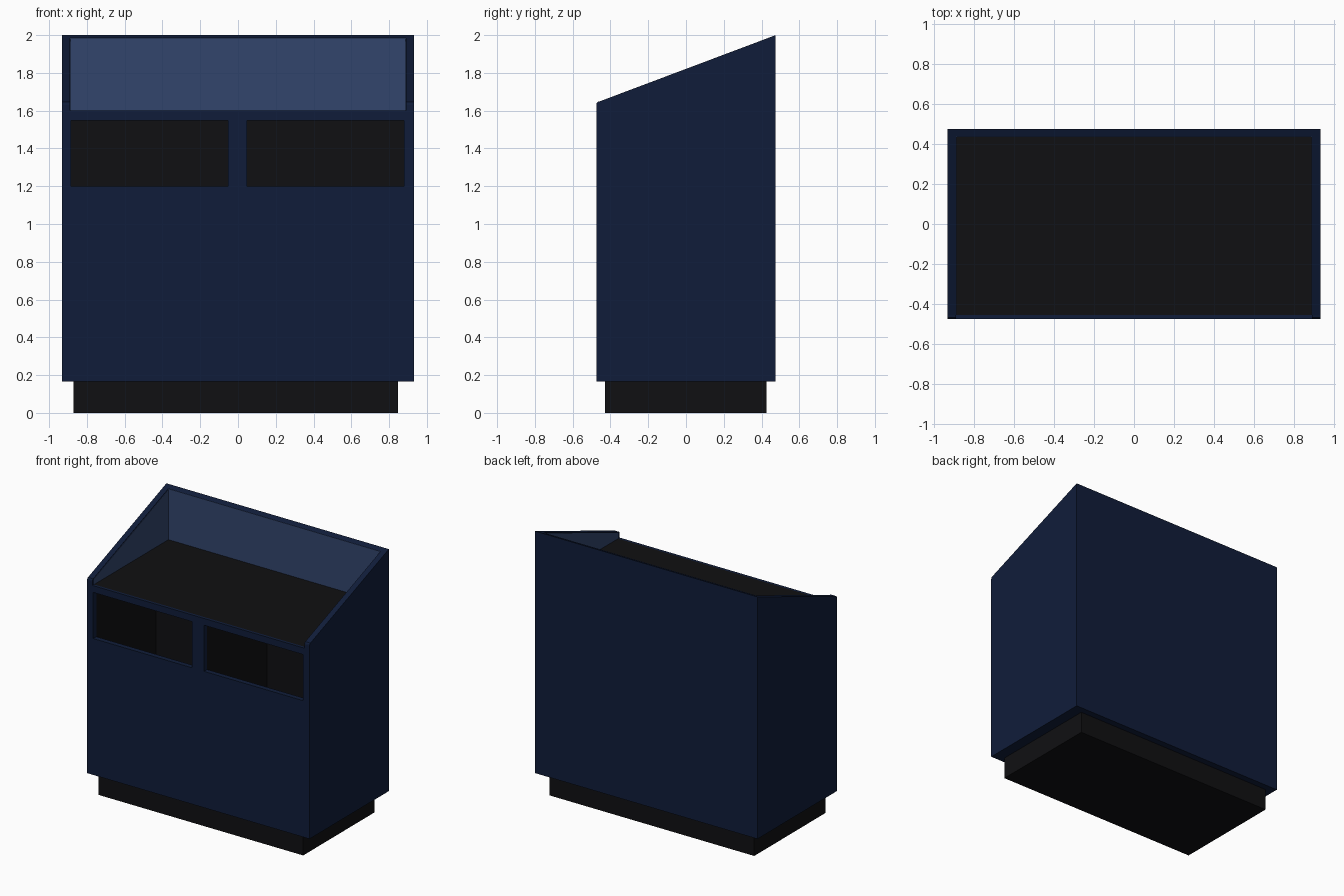
import bpy, bmesh, math
from mathutils import Vector

if "Cube" in bpy.data.objects:
    bpy.data.objects.remove(bpy.data.objects["Cube"])


def material(name, rgb):
    m = bpy.data.materials.new(name)
    m.diffuse_color = (*rgb, 1)
    m.use_nodes = True
    m.node_tree.nodes["Principled BSDF"].inputs["Base Color"].default_value = m.diffuse_color
    return m


NAVY = material("navy", (0.005, 0.012, 0.042))
BLUE = material("light_blue", (0.032, 0.06, 0.15))
BLACK = material("black", (0.005, 0.005, 0.006))


def finish(name, bm, mat):
    me = bpy.data.meshes.new(name)
    bm.to_mesh(me)
    bm.free()
    ob = bpy.data.objects.new(name, me)
    bpy.context.collection.objects.link(ob)
    me.materials.append(mat)
    return ob


def box_bm(x, y, z):
    bm = bmesh.new()
    bmesh.ops.create_cube(bm, size=1)
    for v in bm.verts:
        v.co = Vector([r[0] if c < 0 else r[1] for c, r in zip(v.co, (x, y, z))])
    return bm


def box(name, x, y, z, mat):
    return finish(name, box_bm(x, y, z), mat)


def prism(name, profile, x0, x1, mat):
    """Extrude a (y, z) profile from x0 to x1."""
    bm = bmesh.new()
    f = bm.faces.new([bm.verts.new((x0, y, z)) for y, z in profile])
    ext = bmesh.ops.extrude_face_region(bm, geom=[f])["geom"]
    for v in ext:
        if isinstance(v, bmesh.types.BMVert):
            v.co.x = x1
    bmesh.ops.recalc_face_normals(bm, faces=bm.faces)
    return finish(name, bm, mat)


W, D = 0.933, 0.475          # half width and half depth
IN_X, IN_Y = 0.89, 0.437     # inner faces of the walls
Z0, DECK, FRONT, TOP = 0.165, 1.6, 1.645, 2.0


def slope(y):
    return 1.65 + (y + 0.455) * (TOP - 1.65) / (D + 0.455)


# Plinth
box("plinth", (-0.87, 0.848), (-0.43, 0.425), (0, Z0 + 0.01), BLACK)

# Side panels with sloping top and rounded front corner, plus pale inner lining
corner = [(-D, 1.63), (-0.473, 1.64), (-0.467, 1.647), (-0.455, 1.65)]
for name, s in (("left", -1), ("right", 1)):
    prism(name + "_side_panel", [(-D, Z0)] + corner + [(D, TOP), (D, Z0)],
          s * IN_X, s * W, NAVY)
    prism(name + "_inner_lining",
          [(-0.455, DECK), (-0.455, slope(-0.455) - 0.006),
           (IN_Y, slope(IN_Y) - 0.006), (IN_Y, DECK)],
          s * (IN_X - 0.002), s * (IN_X + 0.002), BLUE)

# Back panel and its lining
prism("back_panel", [(IN_Y, Z0), (IN_Y, slope(IN_Y)), (D, TOP), (D, Z0)],
      -IN_X, IN_X, NAVY)
box("back_lining", (-IN_X, IN_X), (IN_Y - 0.002, IN_Y + 0.002),
    (DECK, slope(IN_Y)), BLUE)

# Sunken top deck and underside
box("top_deck", (-IN_X, IN_X), (-0.455, IN_Y), (DECK - 0.03, DECK), BLACK)
box("underside", (-IN_X, IN_X), (-IN_Y, IN_Y), (Z0, Z0 + 0.02), NAVY)

# Front panel assembled around the two openings
OPENINGS = (("left", -0.883, -0.053), ("right", 0.047, 0.878))
OZ0, OZ1 = 1.199, 1.549
fy = (-D, -IN_Y)
box("front_lower_panel", (-IN_X, IN_X), fy, (Z0, OZ0), NAVY)
box("front_top_rail", (-IN_X, IN_X), fy, (OZ1, DECK - 0.03), NAVY)
box("front_top_edge", (-IN_X, IN_X), (-D, -0.455), (DECK - 0.03, DECK), NAVY)
edges = [-IN_X] + [x for o in OPENINGS for x in o[1:]] + [IN_X]
for i in range(0, len(edges), 2):
    box(f"front_stile_{i // 2 + 1}", (edges[i], edges[i + 1]), fy, (OZ0, OZ1), NAVY)

for side, x0, x1 in OPENINGS:
    # Thin frame ring round the opening
    bm = bmesh.new()
    ring = bm.faces.new([bm.verts.new((x, -D - 0.002, z)) for x, z in
                         ((x0, OZ0), (x1, OZ0), (x1, OZ1), (x0, OZ1))])
    bmesh.ops.inset_region(bm, faces=[ring], thickness=0.009)
    bmesh.ops.delete(bm, geom=[ring], context='FACES')
    ext = bmesh.ops.extrude_face_region(bm, geom=bm.faces[:])["geom"]
    bmesh.ops.translate(bm, vec=(0, 0.04, 0),
                        verts=[g for g in ext if isinstance(g, bmesh.types.BMVert)])
    bmesh.ops.recalc_face_normals(bm, faces=bm.faces)
    finish(side + "_opening_frame", bm, BLUE)

    # Deep dark bin behind the opening, open at the front
    bm = box_bm((x0, x1), (-IN_Y, 0.28), (0.2, 1.56))
    bm.normal_update()
    bmesh.ops.delete(bm, geom=[f for f in bm.faces if f.normal.y < -0.5],
                     context='FACES')
    bmesh.ops.reverse_faces(bm, faces=bm.faces)
    finish(side + "_inner_bin", bm, BLACK)
